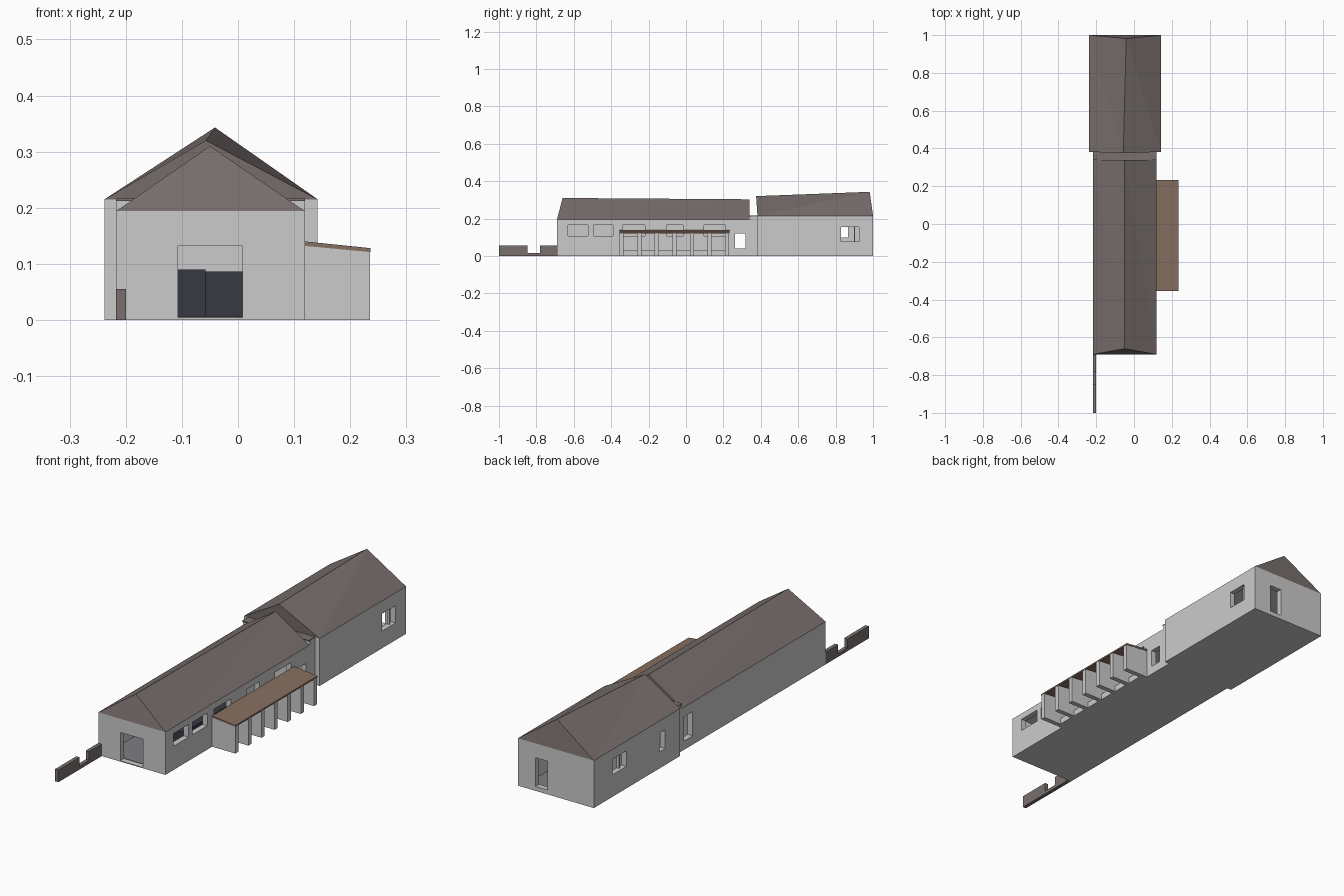
import bpy, bmesh

if "Cube" in bpy.data.objects:
    bpy.data.objects.remove(bpy.data.objects["Cube"])


def material(name, rgb):
    m = bpy.data.materials.new(name)
    m.diffuse_color = (*rgb, 1)
    m.use_nodes = True
    m.node_tree.nodes["Principled BSDF"].inputs["Base Color"].default_value = m.diffuse_color
    return m


ROOF = material("roof_brown", (0.19, 0.16, 0.155))
TIMBER = material("timber", (0.24, 0.16, 0.12))
DARK = material("dark_fittings", (0.04, 0.042, 0.055))
FLOOR = material("floor_grey", (0.2, 0.21, 0.23))


def mesh_object(name, verts, faces, mat=None):
    me = bpy.data.meshes.new(name)
    me.from_pydata(verts, [], faces)
    bm = bmesh.new()
    bm.from_mesh(me)
    bmesh.ops.recalc_face_normals(bm, faces=bm.faces)
    bm.to_mesh(me)
    bm.free()
    ob = bpy.data.objects.new(name, me)
    bpy.context.collection.objects.link(ob)
    if mat:
        me.materials.append(mat)
    return ob


def box(name, x, y, z, mat=None):
    verts = [(a, b, c) for a in x for b in y for c in z]
    faces = [(0, 1, 3, 2), (4, 6, 7, 5), (0, 4, 5, 1), (2, 3, 7, 6), (0, 2, 6, 4), (1, 5, 7, 3)]
    return mesh_object(name, verts, faces, mat)


def extrude(name, profile, axis, a, b, mat=None):
    # profile in the two remaining axes, swept from a to b along axis
    def place(p, t):
        return (t, *p) if axis == "x" else (p[0], t, p[1])
    n = len(profile)
    verts = [place(p, a) for p in profile] + [place(p, b) for p in profile]
    faces = [tuple(range(n)), tuple(range(n, 2 * n))]
    faces += [(i, (i + 1) % n, n + (i + 1) % n, n + i) for i in range(n)]
    return mesh_object(name, verts, faces, mat)


def cut(target, openings):
    # subtract box-shaped openings, then bake the result
    cutters = []
    for x, y, z in openings:
        c = box("opening_cutter", x, y, z)
        c.hide_render = True
        mod = target.modifiers.new("opening", "BOOLEAN")
        mod.operation, mod.solver, mod.object = "DIFFERENCE", "EXACT", c
        cutters.append(c)
    bpy.context.view_layer.update()
    dg = bpy.context.evaluated_depsgraph_get()
    baked = bpy.data.meshes.new_from_object(target.evaluated_get(dg))
    target.modifiers.clear()
    target.data = baked
    for c in cutters:
        bpy.data.objects.remove(c)


def roof(name, x, y, eave, front_ridge, back_ridge):
    verts = [(x[0], y[0], eave), (x[1], y[0], eave), (x[1], y[1], eave), (x[0], y[1], eave),
             front_ridge, back_ridge]
    faces = [(0, 3, 2, 1), (0, 1, 4), (2, 3, 5), (1, 2, 5), (1, 5, 4), (3, 0, 4), (3, 4, 5)]
    return mesh_object(name, verts, faces, ROOF)


T = 0.025
L, R = -0.217, 0.119
BL, BR = -0.238, 0.142
left = (L - 0.02, L + T + 0.01)
right = (R - T - 0.01, R + 0.02)

# Front hall: hollow walls with door and windows
hall = box("front_hall_walls", (L, R), (-0.69, 0.345), (0, 0.194))
windows = [(-0.63, -0.525), (-0.495, -0.39), (-0.34, -0.22), (-0.105, -0.015), (0.095, 0.21)]
cut(hall, [((L + T, R - T), (-0.69 + T, 0.345 - 0.01), (0.004, 0.19)),
           ((-0.107, 0.008), (-0.72, -0.65), (0.004, 0.132)),
           (left, (0.262, 0.325), (0.04, 0.15)),
           (right, (0.262, 0.318), (0.04, 0.12))]
    + [(right, w, (0.108, 0.165)) for w in windows])
roof("front_hall_roof", (L, R), (-0.69, 0.34), 0.194, (-0.05, -0.66, 0.31), (-0.05, 0.34, 0.303))

# Link between the two halls
box("link_walls", (L, R), (0.345, 0.385), (0, 0.212))
box("link_roof", (L, R), (0.338, 0.385), (0.212, 0.216), ROOF)

# Rear hall
rear = box("rear_hall_walls", (BL, BR), (0.382, 1.0), (0, 0.215))
cut(rear, [((BL + T, BR - T), (0.392, 1 - T), (0.004, 0.21)),
           ((BR - T - 0.01, BR + 0.02), (0.83, 0.925), (0.078, 0.156)),
           ((BL - 0.02, BL + T + 0.01), (0.767, 0.865), (0.1, 0.17)),
           ((BL - 0.02, BL + T + 0.01), (0.49, 0.53), (0.075, 0.16)),
           ((-0.006, 0.054), (0.96, 1.02), (0.02, 0.15))])
roof("rear_hall_roof", (BL, BR), (0.382, 1.0), 0.215, (-0.057, 0.375, 0.32), (-0.041, 0.982, 0.343))

# Window mullions of the rear hall
box("right_window_mullion", (BR - T, BR - 0.012), (0.898, 0.904), (0.078, 0.156))
box("left_window_mullion", (BL + 0.012, BL + T), (0.795, 0.801), (0.1, 0.17))

# Interior floors and dark fittings
box("hall_floor", (L + T, R - T), (-0.665, 0.335), (0.003, 0.006), FLOOR)
box("rear_floor", (BL + T, BR - T), (0.392, 0.975), (0.003, 0.006), FLOOR)
box("tall_counter", (-0.13, -0.058), (-0.45, -0.1), (0.005, 0.09), DARK)
box("low_counter", (-0.058, 0.05), (-0.46, -0.1), (0.005, 0.086), DARK)

# Lean-to canopy on fins along the right side
for i in range(7):
    y = -0.355 + i * (0.585 - 0.022) / 6
    extrude("canopy_fin", [(R, 0), (0.235, 0), (0.235, 0.122), (R, 0.133)], "y", y, y + 0.022)
extrude("canopy_roof", [(R, 0.132), (0.236, 0.121), (0.236, 0.128), (R, 0.14)],
        "y", -0.356, 0.232, TIMBER)
box("canopy_bench", (R, R + 0.025), (-0.35, 0.225), (0, 0.028))

# Low garden wall with a notch
extrude("garden_wall", [(-1, 0), (-0.69, 0), (-0.69, 0.055), (-0.78, 0.055), (-0.78, 0.015),
                        (-0.848, 0.015), (-0.848, 0.055), (-1, 0.055)], "x", -0.217, -0.2, ROOF)
